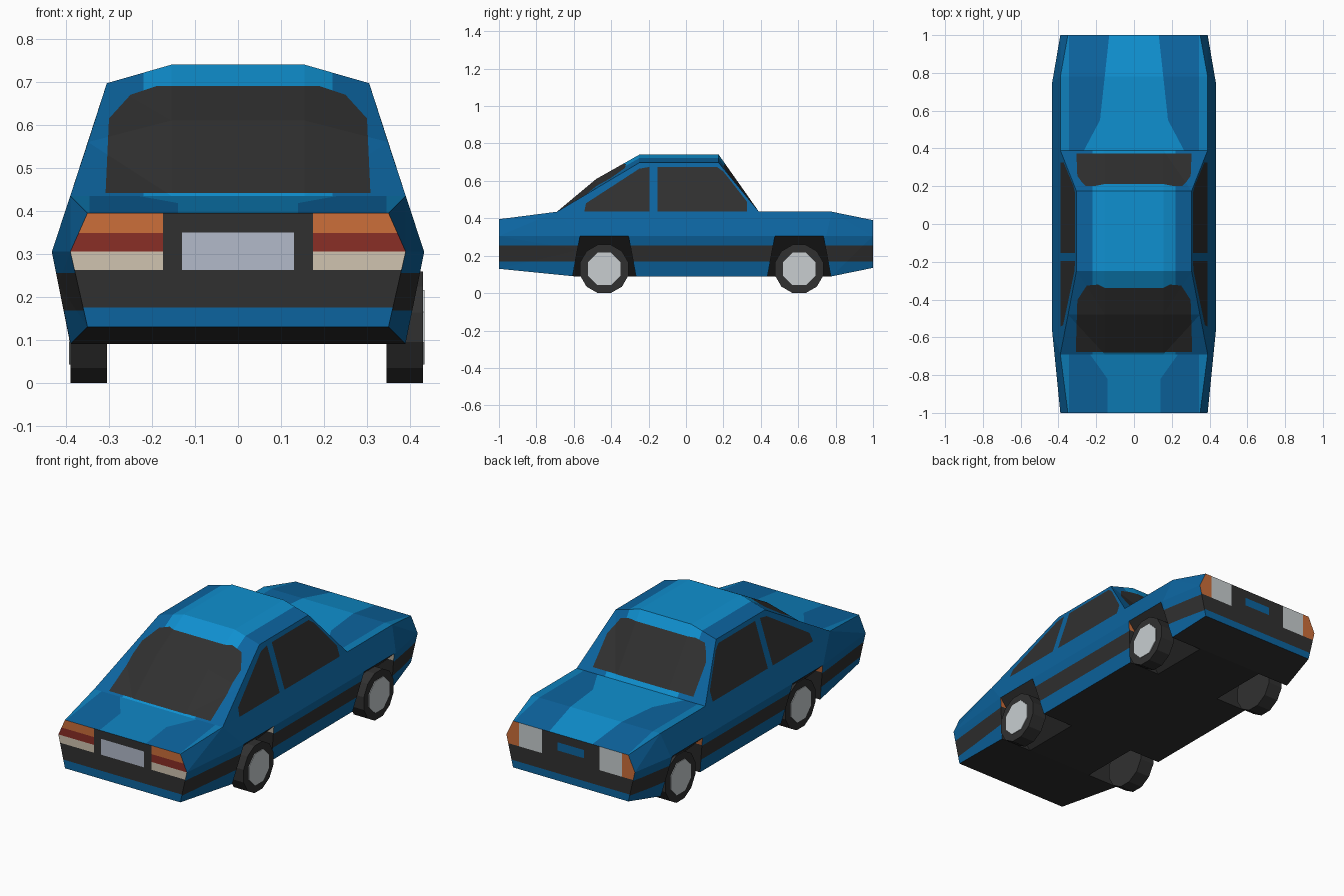
import bpy, bmesh, math
from mathutils import Matrix, Vector

if "Cube" in bpy.data.objects:
    bpy.data.objects.remove(bpy.data.objects["Cube"])


def lin(c):
    c /= 255
    return c / 12.92 if c <= 0.04045 else ((c + 0.055) / 1.055) ** 2.4


# Flat colours
PALETTE = [("dark_blue", 0x0C649F), ("mid_blue", 0x0E80BC), ("bright_blue", 0x0F90D0),
           ("black", 0x303030), ("orange", 0xCC6E3A), ("red", 0x8A2E26),
           ("cream", 0xD0C4B0), ("plate_grey", 0xB2BACA), ("silver", 0xC8CED0)]
MATS = []
for name, h in PALETTE:
    m = bpy.data.materials.new(name)
    m.diffuse_color = (lin(h >> 16), lin(h >> 8 & 255), lin(h & 255), 1)
    m.use_nodes = True
    m.node_tree.nodes["Principled BSDF"].inputs["Base Color"].default_value = m.diffuse_color
    MATS.append(m)
DARK, MID, BRIGHT, BLACK, ORANGE, RED, CREAM, PLATE, SILVER = range(9)


def make(name, bm):
    me = bpy.data.meshes.new(name)
    bm.to_mesh(me)
    bm.free()
    for m in MATS:
        me.materials.append(m)
    ob = bpy.data.objects.new(name, me)
    bpy.context.collection.objects.link(ob)
    return ob


def loft(stations):
    """Skin equal closed rings of points and cap both ends."""
    bm = bmesh.new()
    rings = [[bm.verts.new(p) for p in s] for s in stations]
    n = len(rings[0])
    for a, b in zip(rings, rings[1:]):
        for i in range(n):
            j = (i + 1) % n
            bm.faces.new((a[i], a[j], b[j], b[i]))
    bm.faces.new(rings[0])
    bm.faces.new(rings[-1])
    bmesh.ops.recalc_face_normals(bm, faces=bm.faces[:])
    return bm


def paint(bm, outline, axis, sign, mat, facing=0.35):
    """Cut a convex outline, projected along an axis, into the faces and colour it."""
    u, v = [k for k in range(3) if k != axis]
    area = sum(p[0] * q[1] - q[0] * p[1] for p, q in zip(outline, outline[1:] + outline[:1]))
    if area < 0:
        outline = outline[::-1]
    planes = []
    for p, q in zip(outline, outline[1:] + outline[:1]):
        co, no = Vector((0, 0, 0)), Vector((0, 0, 0))
        co[u], co[v] = p
        no[u], no[v] = p[1] - q[1], q[0] - p[0]
        planes.append((co, no.normalized()))

    def targets():
        bm.normal_update()
        return [f for f in bm.faces if f.normal[axis] * sign > facing]

    for co, no in planes:
        fs = targets()
        es = list({e for f in fs for e in f.edges})
        vs = list({w for f in fs for w in f.verts})
        bmesh.ops.bisect_plane(bm, geom=vs + es + fs, dist=1e-5, plane_co=co, plane_no=no)
    for f in targets():
        c = f.calc_center_median()
        if all((c - co).dot(no) > -1e-5 for co, no in planes):
            f.material_index = mat


def box(a, b, c, d):
    return [(a, c), (b, c), (b, d), (a, d)]


def trap(w0, y0, w1, y1):
    return [(-w0, y0), (w0, y0), (w1, y1), (-w1, y1)]


# Lower body: hexagonal section tapering to nose and tail
def ring(bottom, wide, top):
    half = [bottom, wide, top]
    return half + [(-x, y, z) for x, y, z in half[::-1]]


body = make("body", loft([
    ring((.35, -1, .13), (.39, -1, .305), (.35, -1, .395)),
    ring((.39, -.6, .09), (.433, -.57, .305), (.39, -.69, .435)),
    ring((.39, .78, .09), (.433, .75, .305), (.39, .78, .435)),
    ring((.35, 1, .135), (.39, 1, .305), (.35, 1, .39))]))

# Wheel arches: sloping wedges cut out of the body
AXLES = (-.437, .605)
cut = bmesh.new()
for y in AXLES:
    for s in (1, -1):
        lo, hi = .177, .118
        ends = [[cut.verts.new((s * x, y + e * w, z)) for x, z, w in
                 ((.157, .05, lo), (.5, .05, lo), (.5, .367, hi))] for e in (-1, 1)]
        a, b = ends
        cut.faces.new(a)
        cut.faces.new(b)
        for i in range(3):
            j = (i + 1) % 3
            cut.faces.new((a[i], a[j], b[j], b[i]))
bmesh.ops.recalc_face_normals(cut, faces=cut.faces[:])
cutter = make("arch_cutter", cut)
cutter.hide_render = True
mod = body.modifiers.new("arches", "BOOLEAN")
mod.operation = "DIFFERENCE"
mod.solver = "EXACT"
mod.object = cutter
bpy.context.view_layer.update()
bm = bmesh.new()
bm.from_object(body, bpy.context.evaluated_depsgraph_get())
body.modifiers.clear()
bpy.data.objects.remove(cutter)

# Body colours: black underside and arches
bmesh.ops.triangulate(bm, faces=bm.faces[:])
bm.normal_update()
for f in bm.faces:
    n, c = f.normal, f.calc_center_median()
    arch = abs(n.y) > .8 and abs(c.y) < .95
    f.material_index = BLACK if n.z < -.3 or arch else MID if n.z > .6 else DARK

# Side stripes
for s in (1, -1):
    paint(bm, box(-1.01, 1.01, .168, .255), 0, s, BLACK)

# Bonnet and boot panels
paint(bm, box(-.345, .345, .39, 1.01), 2, 1, DARK, .6)
paint(bm, trap(.27, .38, .18, .55), 2, 1, BRIGHT, .6)
paint(bm, trap(.18, .55, .13, 1.01), 2, 1, BRIGHT, .6)
paint(bm, box(-.345, .345, -1.01, -.69), 2, 1, DARK, .6)
paint(bm, trap(.24, -.68, .14, -.82), 2, 1, MID, .6)
paint(bm, box(-.14, .14, -1.01, -.82), 2, 1, MID, .6)

# Tail panel with lamps and plate, nose panel with lamps and badge bar
for s in (-1, 1):
    paint(bm, box(-.5, .5, .175, .45), 1, s, BLACK, .9)
for s in (-1, 1):
    for z0, z1, m in ((.262, .305, CREAM), (.305, .348, RED), (.348, .45, ORANGE)):
        paint(bm, box(s * .175, s * .45, z0, z1), 1, -1, m, .9)
    paint(bm, box(s * .175, s * .312, .26, .45), 1, 1, SILVER, .9)
    paint(bm, box(s * .312, s * .45, .26, .45), 1, 1, ORANGE, .9)
paint(bm, box(-.13, .13, .263, .35), 1, -1, PLATE, .9)
paint(bm, box(-.08, .08, .3, .345), 1, 1, DARK, .9)
bm.to_mesh(body.data)
bm.free()
if not body.data.materials:
    for m in MATS:
        body.data.materials.append(m)

# Cabin: side edge and raised centre at each station, closed underneath
bm = bmesh.new()
rows = []
for y, xe, ze, zc in ((-.69, .39, .435, .435), (-.48, .349, .56, .61), (-.25, .305, .697, .74),
                      (.175, .305, .697, .74), (.39, .39, .435, .435)):
    rows.append([bm.verts.new(p) for p in
                 ((-xe, y, ze), (-.155, y, zc), (.155, y, zc), (xe, y, ze))])
for a, b in zip(rows, rows[1:]):
    for i in range(3):
        bm.faces.new((a[i], a[i + 1], b[i + 1], b[i]))
for i in (0, 3):
    bm.faces.new([r[i] for r in rows])
bm.faces.new(rows[0] + rows[-1][::-1])
bmesh.ops.recalc_face_normals(bm, faces=bm.faces[:])
bmesh.ops.triangulate(bm, faces=bm.faces[:])

# Roof panel, rear window, windscreen
paint(bm, box(-.22, .22, -.7, .4), 2, 1, BRIGHT)
paint(bm, [(-.308, .442), (.308, .442), (.3, .615), (.25, .67), (.19, .69),
           (-.19, .69), (-.25, .67), (-.3, .615)], 1, -1, BLACK)
paint(bm, [(-.305, .457), (.305, .457), (.3, .6), (.255, .675), (.2, .688),
           (-.2, .688), (-.255, .675), (-.3, .6)], 1, 1, BLACK)

# Side windows
for s in (1, -1):
    paint(bm, [(-.545, .43), (-.195, .43), (-.195, .675), (-.25, .665), (-.535, .48)], 0, s, BLACK, .8)
    paint(bm, [(-.153, .43), (.325, .43), (.325, .49), (.2, .65), (.165, .675), (-.153, .675)],
          0, s, BLACK, .8)
make("cabin", bm)


# Wheels with thin hub plates
def disc(bm, x, y, z, r, width, sides, mat):
    mtx = (Matrix.Translation((x, y, z)) @ Matrix.Rotation(math.pi / 2, 4, "Y")
           @ Matrix.Rotation(math.pi / sides, 4, "Z"))
    old = set(bm.faces)
    bmesh.ops.create_cone(bm, cap_ends=True, segments=sides, radius1=r, radius2=r,
                          depth=width, matrix=mtx)
    for f in set(bm.faces) - old:
        f.material_index = mat


R = .134
ZC = R * math.cos(math.pi / 12)
for y, end in zip(AXLES, ("tail", "nose")):
    for side, x, outer, s in (("right", .388, .43, 1), ("left", -.347, -.389, -1)):
        bm = bmesh.new()
        disc(bm, x, y, ZC, R, .085, 12, BLACK)
        disc(bm, outer, y, ZC, .094, .008, 8, SILVER)
        make(f"{end}_{side}_wheel", bm)
